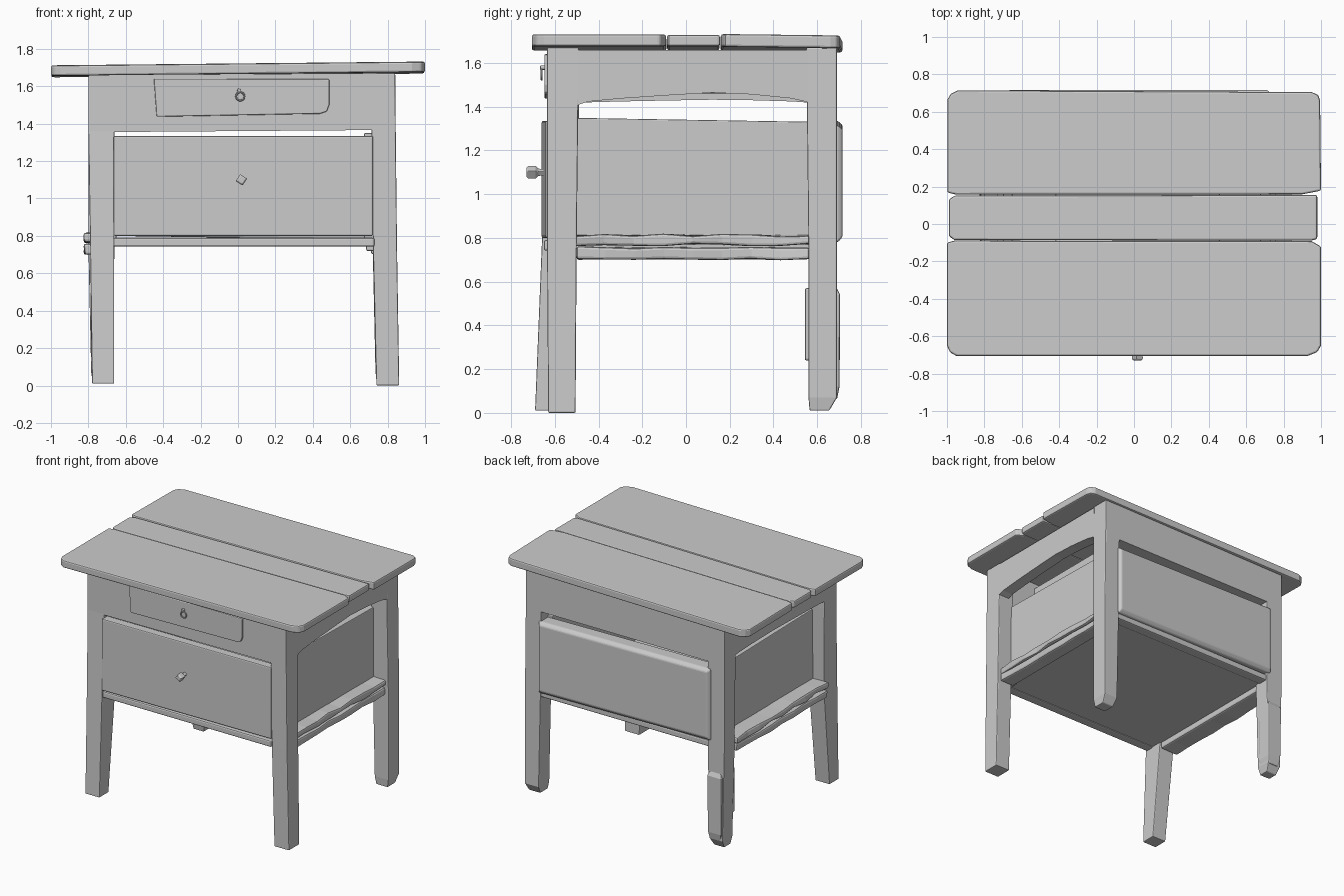
import bpy, bmesh, math, random

if "Cube" in bpy.data.objects:
    bpy.data.objects.remove(bpy.data.objects["Cube"])

random.seed(4)


def finish(name, bm, bevel=0.0, segments=2):
    bmesh.ops.recalc_face_normals(bm, faces=bm.faces)
    mesh = bpy.data.meshes.new(name)
    bm.to_mesh(mesh)
    bm.free()
    ob = bpy.data.objects.new(name, mesh)
    bpy.context.collection.objects.link(ob)
    if bevel:
        mod = ob.modifiers.new("bevel", 'BEVEL')
        mod.width, mod.segments = bevel, segments
        mod.limit_method, mod.angle_limit = 'ANGLE', math.radians(35)
    return ob


def loft(name, rings, bevel=0.0):
    """Skin a list of equal-length point rings and cap both ends."""
    bm = bmesh.new()
    rows = [[bm.verts.new(p) for p in ring] for ring in rings]
    n = len(rows[0])
    for a, b in zip(rows, rows[1:]):
        for i in range(n):
            j = (i + 1) % n
            bm.faces.new((a[i], a[j], b[j], b[i]))
    bm.faces.new(rows[0])
    bm.faces.new(rows[-1])
    return finish(name, bm, bevel)


def box(name, x, y, z, bevel=0.008):
    return loft(name, [[(x[0], y[0], h), (x[1], y[0], h), (x[1], y[1], h), (x[0], y[1], h)] for h in z], bevel)


def post(name, sections, bevel=0.006):
    """Tapered post from (z, x0, x1, y0, y1) sections."""
    return loft(name, [[(a, c, z), (b, c, z), (b, d, z), (a, d, z)] for z, a, b, c, d in sections], bevel)


def worn_rail(name, x, y, z, wear=0.008, steps=9, bevel=0.012):
    """Rail running along y with irregular, worn edges."""
    rings = []
    for i in range(steps):
        yy = y[0] + (y[1] - y[0]) * i / (steps - 1)
        r = lambda: random.uniform(-wear, wear)
        rings.append([(x[0], yy, z[0]), (x[1] + r(), yy, z[0] + r()),
                      (x[1] + r(), yy, z[1] + r()), (x[0], yy, z[1])])
    return loft(name, rings, bevel)


# Table top: three slightly tilted planks, outer corners clipped, ends nicked at the joints
def plank(name, outline, thick=0.05, drop=0.0):
    base = lambda x, y: 1.666 + 0.010 * x - drop * y
    return loft(name, [[(x, y, base(x, y) + h) for x, y in outline] for h in (0, thick)], 0.01)


plank("front_top_plank", [(-1, -.10), (-1, -.65), (-.985, -.685), (-.95, -.705), (.93, -.705), (.98, -.685), (1, -.65), (1, -.12), (.95, -.092), (-.96, -.089)], .055)
plank("middle_top_plank", [(-.99, -.065), (-.96, -.086), (.95, -.088), (.98, -.08), (.98, .155), (-.96, .152), (-.99, .13)], .052)
plank("back_top_plank", [(-.998, .168), (-.95, .157), (.9, .159), (1, .178), (.995, .66), (.985, .69), (.95, .705), (-.94, .715), (-.98, .695), (-.998, .665)], .058, .012)

# Legs
post("front_right_leg", [(0, .74, .862, -.63, -.505), (.75, .722, .85, -.635, -.50), (1.67, .71, .84, -.635, -.49)])
post("front_left_leg", [(.01, -.78, -.662, -.69, -.58), (.75, -.79, -.662, -.66, -.50), (1.36, -.80, -.66, -.635, -.49), (1.66, -.80, -.66, -.635, -.49)])
post("back_right_leg", [(.01, .745, .84, .565, .655), (.07, .735, .85, .56, .69), (.75, .72, .85, .56, .69), (1.67, .71, .84, .55, .69)])
post("back_left_leg", [(.01, -.775, -.69, .58, .655), (.07, -.785, -.675, .57, .69), (.75, -.80, -.66, .565, .69), (1.66, -.80, -.66, .55, .69)])
# Uneven thickened part on the back left leg
post("back_left_leg_patch", [(.06, -.765, -.68, .60, .69), (.12, -.78, -.668, .59, .702), (.54, -.785, -.665, .59, .705), (.58, -.77, -.68, .60, .685)], .01)
box("back_left_leg_splinter", (-.785, -.70), (.543, .60), (.24, .57))

# Front and back aprons, flush with the legs
loft("front_apron", [[(-.69, y, 1.355), (.74, y, 1.366), (.74, y, 1.67), (-.69, y, 1.66)] for y in (-.635, -.56)])
loft("back_apron", [[(-.69, y, 1.385), (.74, y, 1.385), (.74, y, 1.67), (-.69, y, 1.66)] for y in (.60, .69)])

# Arched side aprons, the left one with a flatter arch
arch = [(-.50, 1.405), (-.45, 1.423), (-.30, 1.437), (-.08, 1.452), (.12, 1.464),
        (.30, 1.456), (.48, 1.438), (.56, 1.42)]
for side, x0, x1, flat in (("right", .755, .842, 1.0), ("left", -.80, -.73, .3)):
    outline = [(-.50, 1.66)] + [(y, 1.418 + flat * (z - 1.418)) for y, z in arch] + [(.56, 1.66)]
    loft(side + "_side_apron", [[(x, y, z) for y, z in outline] for x in (x0, x1)])

# Small drawer with a clipped lower corner
face = [(-.45, 1.64), (-.435, 1.437), (.44, 1.453), (.475, 1.465), (.488, 1.50), (.488, 1.638)]
loft("small_drawer_front", [[(x, y, z) for x, z in face] for y in (-.648, -.60)], .006)
box("small_drawer_body", (-.42, .46), (-.60, .20), (1.46, 1.63))

# Open bin: front (prouder on the left), pillowed back, sides and floor
loft("bin_front", [[(-.665, -.66, z), (.722, -.642, z), (.722, -.58, z), (-.665, -.595, z)] for z in (.80, 1.335)], .008)
loft("bin_back", [[(x0, y, z0 + .01), (x1, y, z0 - .01), (x1, y, z1 - .02), (x0, y, z1)] for y, x0, x1, z0, z1 in
                  ((.60, -.67, .73, .79, 1.335), (.695, -.69, .73, .79, 1.335), (.716, -.67, .715, .815, 1.315))], .008)
for side, x0, x1, top in (("right", .675, .73, 1.34), ("left", -.70, -.65, 1.325)):
    loft(side + "_bin_side", [[(x, -.59, .78), (x, .61, .78), (x, .61, top - .01), (x, -.59, top + .01)] for x in (x0, x1)], .005)
box("bin_floor", (-.72, .76), (-.61, .63), (.75, .78), .004)

# Rails under the bin
box("front_rail", (-.67, .73), (-.65, -.58), (.742, .79), .01)
box("back_rail", (-.67, .73), (.60, .68), (.742, .79), .01)
for side, inner, outer in (("right", .71, .825), ("left", -.67, -.82)):
    worn_rail(side + "_upper_rail", (inner, outer), (-.51, .57), (.768, .813))
    worn_rail(side + "_lower_rail", (inner, outer), (-.50, .565), (.702, .758), .006)
# Tab under the front right corner
box("right_rail_end", (.685, .735), (-.56, -.48), (.718, .76), .01)


# Knob and ring pull
def turned(name, profile, sides, centre, spin=0.0):
    """Lathe (y, radius) pairs around an axis along y."""
    return loft(name, [[(centre[0] + r * math.cos(2 * math.pi * i / sides + spin), y,
                         centre[1] + r * math.sin(2 * math.pi * i / sides + spin)) for i in range(sides)]
                       for y, r in profile], .003)


turned("bin_knob", [(-.64, .016), (-.675, .018), (-.687, .03), (-.722, .031), (-.73, .022)], 4, (.018, 1.10), .2)
turned("ring_pin", [(-.62, .01), (-.667, .01)], 10, (.005, 1.578))
bpy.ops.mesh.primitive_torus_add(location=(.012, -.66, 1.546), rotation=(math.pi / 2, 0, 0),
                                 major_radius=.022, minor_radius=.005, major_segments=24, minor_segments=8)
bpy.context.object.name = "ring_pull"
bpy.ops.object.shade_smooth_by_angle()
